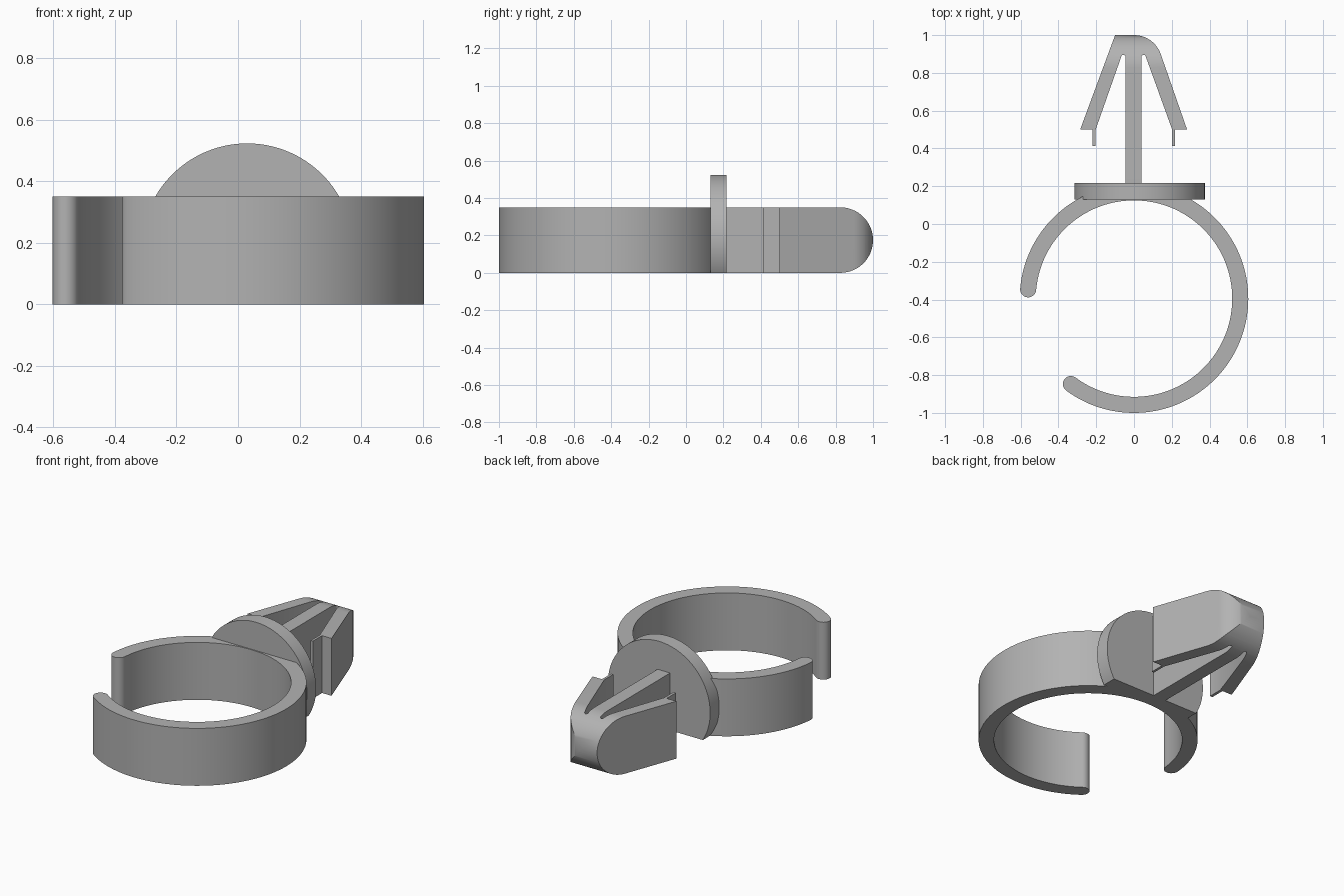
import bpy, bmesh, math
from mathutils import Vector

if "Cube" in bpy.data.objects:
    bpy.data.objects.remove(bpy.data.objects["Cube"])

H = 0.35  # height of the clip

grey = bpy.data.materials.new("light grey")
grey.diffuse_color = (0.45, 0.45, 0.45, 1)
grey.use_nodes = True
grey.node_tree.nodes["Principled BSDF"].inputs["Base Color"].default_value = grey.diffuse_color


def arc(cx, cy, r, a0, a1, n):
    """Points on an arc, angles in degrees."""
    return [(cx + r * math.cos(math.radians(a0 + (a1 - a0) * i / n)),
             cy + r * math.sin(math.radians(a0 + (a1 - a0) * i / n))) for i in range(n + 1)]


def prism(name, outline, place, push):
    """Extrude a flat outline, set in space by place(), along push."""
    bm = bmesh.new()
    face = bm.faces.new([bm.verts.new(place(u, v)) for u, v in outline])
    ext = bmesh.ops.extrude_face_region(bm, geom=[face])
    bmesh.ops.translate(bm, vec=Vector(push),
                        verts=[g for g in ext["geom"] if isinstance(g, bmesh.types.BMVert)])
    bmesh.ops.recalc_face_normals(bm, faces=bm.faces)
    mesh = bpy.data.meshes.new(name)
    bm.to_mesh(mesh)
    bm.free()
    mesh.materials.append(grey)
    obj = bpy.data.objects.new(name, mesh)
    bpy.context.collection.objects.link(obj)
    return obj


def smooth(obj):
    bpy.ops.object.select_all(action="DESELECT")
    bpy.context.view_layer.objects.active = obj
    obj.select_set(True)
    bpy.ops.object.shade_smooth_by_angle(angle=math.radians(30))


def flat(u, v):
    return (u, v, 0)


# Open ring with rounded ends
CY, R_OUT, R_IN = -0.395, 0.605, 0.52
R_MID, R_END = (R_OUT + R_IN) / 2, (R_OUT - R_IN) / 2
A0, A1 = -126.5, 175
end_a = arc(0, CY, R_MID, A1, A1, 1)[0]
end_b = arc(0, CY, R_MID, A0, A0, 1)[0]
ring = prism("open_ring",
             arc(0, CY, R_OUT, A0, A1, 110)
             + arc(*end_a, R_END, A1, A1 + 180, 12)[1:-1]
             + arc(0, CY, R_IN, A1, A0, 110)
             + arc(*end_b, R_END, A0 + 180, A0 + 360, 12)[1:-1],
             flat, (0, 0, H))

# Round stop plate with a flat bottom edge
PX, PZ, PR = 0.03, 0.178, 0.345
cut = math.degrees(math.asin(PZ / PR))
plate = prism("stop_plate", arc(PX, PZ, PR, -cut, 180 + cut, 72),
              lambda u, v: (u, 0.13, v), (0, 0.087, 0))

# Stem and barbed arrow head in one outline, clockwise from the stem foot
anchor = prism("barbed_anchor",
               [(-0.045, 0.2)]
               + arc(-0.056, 0.885, 0.011, 0, 160, 8)
               + [(-0.203, 0.5), (-0.203, 0.412), (-0.22, 0.412), (-0.22, 0.5),
                  (-0.285, 0.5), (-0.1, 1.0)]
               + arc(0, 0.85, 0.15, 90, 19.5, 16)
               + [(0.281, 0.5), (0.217, 0.5), (0.217, 0.412), (0.202, 0.412), (0.202, 0.5)]
               + arc(0.051, 0.885, 0.011, 20, 180, 8)
               + [(0.04, 0.2)],
               flat, (0, 0, H))

# Round the nose of the anchor in side profile
nose = prism("nose_cutter",
             [(1.0, -0.1), (1.1, -0.1), (1.1, H + 0.1), (0.825, H + 0.1)]
             + arc(0.825, H / 2, H / 2, 90, -90, 40) + [(0.825, -0.1)],
             lambda u, v: (-0.6, u, v), (1.2, 0, 0))
nose.hide_render = True
mod = anchor.modifiers.new("round nose", "BOOLEAN")
mod.operation = "DIFFERENCE"
mod.solver = "EXACT"
mod.object = nose
bpy.context.view_layer.objects.active = anchor
anchor.select_set(True)
bpy.ops.object.modifier_apply(modifier=mod.name)
bpy.data.objects.remove(nose)

for part in (ring, plate, anchor):
    smooth(part)
